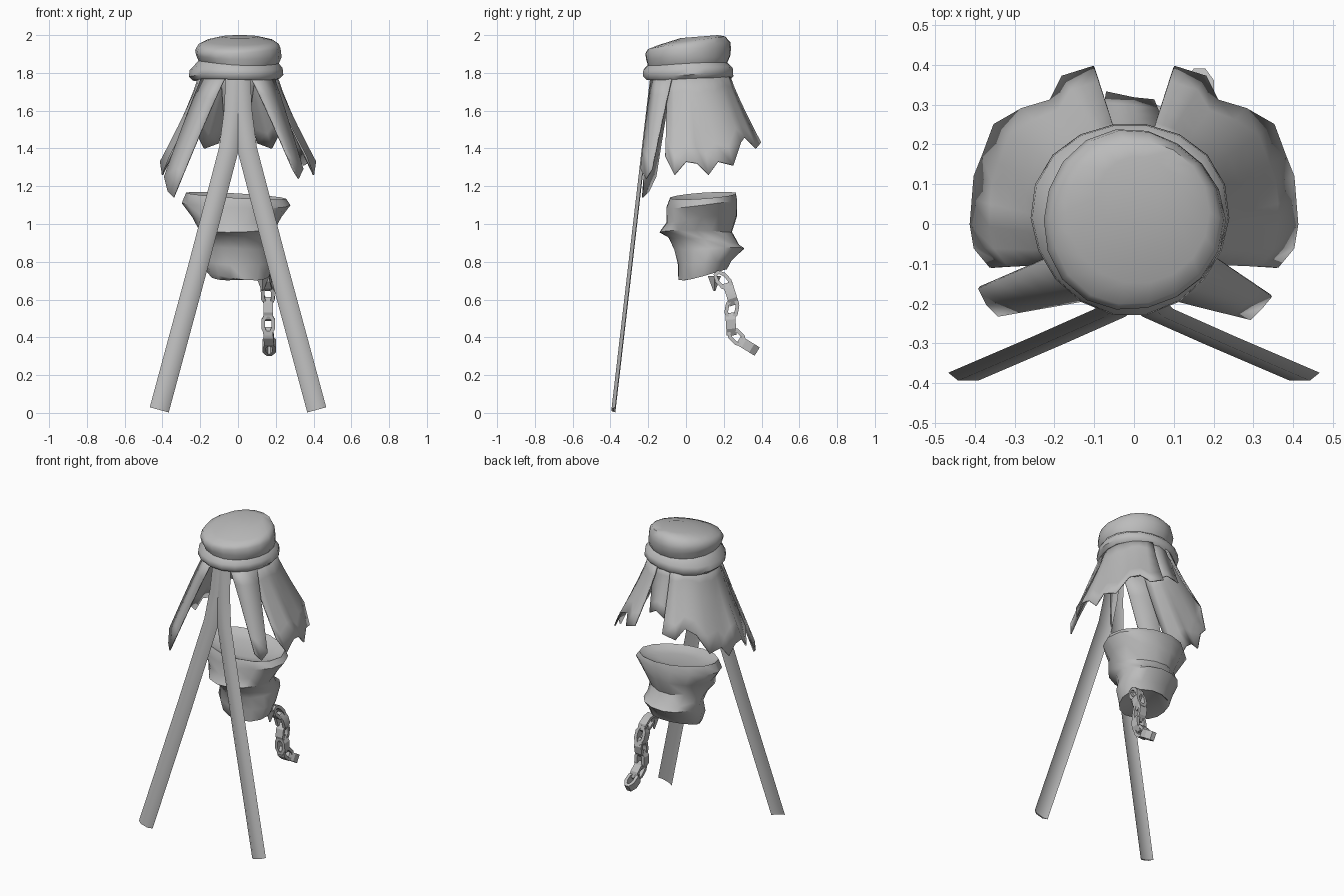
import bpy, bmesh, math
from mathutils import Vector

cube = bpy.data.objects.get("Cube")
if cube:
    bpy.data.objects.remove(cube, do_unlink=True)

grey = bpy.data.materials.new("plain_grey")
grey.use_nodes = True
grey.diffuse_color = (0.5, 0.5, 0.5, 1)
grey.node_tree.nodes["Principled BSDF"].inputs["Base Color"].default_value = (0.5, 0.5, 0.5, 1)


def finish(name, bm, smooth=40, thickness=0):
    bmesh.ops.recalc_face_normals(bm, faces=bm.faces)
    mesh = bpy.data.meshes.new(name)
    bm.to_mesh(mesh)
    bm.free()
    mesh.materials.append(grey)
    ob = bpy.data.objects.new(name, mesh)
    bpy.context.collection.objects.link(ob)
    if thickness:
        mod = ob.modifiers.new("cloth", "SOLIDIFY")
        mod.thickness = thickness
        mod.offset = 0
    bpy.ops.object.select_all(action="DESELECT")
    ob.select_set(True)
    bpy.context.view_layer.objects.active = ob
    bpy.ops.object.shade_smooth_by_angle(angle=math.radians(smooth))


def loft(bm, rows, closed):
    """Bridge rows of points with quads and return the vertex rows."""
    vrows = [[bm.verts.new(p) for p in row] for row in rows]
    for a, b in zip(vrows, vrows[1:]):
        n = len(a)
        for i in range(n if closed else n - 1):
            j = (i + 1) % n
            bm.faces.new((a[i], a[j], b[j], b[i]))
    return vrows


def ring(z, cx, cy, rx, ry, tilt_x=0, tilt_y=0, wave=0, phase=0, n=18):
    row = []
    for i in range(n):
        a = math.tau * i / n
        k = 1 + wave * math.sin(3 * a + phase)
        x, y = rx * k * math.cos(a), ry * k * math.sin(a)
        row.append((cx + x, cy + y, z + tilt_x * x + tilt_y * y
                    + wave * 0.3 * math.sin(2 * a + phase)))
    return row


# Wrapped collar with a domed, slightly tilted top
bm = bmesh.new()
rows = [ring(1.785, 0, 0.02, 0.17, 0.17),
        ring(1.765, -0.01, 0.015, 0.23, 0.225, 0.02, 0, 0.02),
        ring(1.785, -0.01, 0.015, 0.25, 0.243, 0.02, 0, 0.02),
        ring(1.82, -0.01, 0.015, 0.246, 0.24, 0.02, 0.02, 0.02),
        ring(1.852, 0, 0.01, 0.213, 0.212, -0.03, 0.03, 0.02, 1),
        ring(1.885, 0, 0.01, 0.227, 0.224, -0.03, 0.04, 0.02, 2),
        ring(1.92, -0.005, 0.01, 0.226, 0.228, 0.02, 0.05, 0.02, 2),
        ring(1.948, 0, 0.015, 0.212, 0.22, 0, 0.08, 0.02, 2),
        ring(1.97, 0.01, 0.03, 0.18, 0.18, 0, 0.13),
        ring(1.992, 0.01, 0.07, 0.1, 0.1, 0, 0.08)]
top = loft(bm, rows, True)
bm.faces.new(top[-1])
finish("collar", bm, 50)

# Ragged shoulder capes: hem points run from the front edge to the back edge
HEM = [(.36, -.11, 1.36), (.40, -.06, 1.26), (.41, 0, 1.33), (.405, .06, 1.32),
       (.40, .12, 1.26), (.38, .17, 1.33), (.35, .25, 1.31), (.28, .29, 1.43),
       (.21, .31, 1.46), (.18, .37, 1.40), (.10, .395, 1.43)]


def drape(name, side, tops, hems, power):
    bm = bmesh.new()
    rows = []
    for k in range(6):
        t = k / 5
        rows.append([(side * (a[0] + (b[0] - a[0]) * t ** power),
                      a[1] + (b[1] - a[1]) * t ** power,
                      a[2] + (b[2] - a[2]) * t) for a, b in zip(tops, hems)])
    loft(bm, rows, False)
    finish(name, bm, 50, 0.008)


for side, label in ((1, "left"), (-1, "right")):
    tops = []
    for i in range(len(HEM)):
        a = math.radians(-40 + 117 * i / (len(HEM) - 1))
        tops.append((0.2 * math.cos(a), 0.03 + 0.2 * math.sin(a), 1.80))
    drape(label + "_cape", side, tops, HEM, 1.15)

# Narrow torn strips in front and the short piece at the back
strip_top = [(.06, -.18, 1.79), (.12, -.15, 1.79), (.185, -.07, 1.79)]
drape("left_torn_strip", 1, strip_top,
      [(.29, -.24, 1.29), (.32, -.21, 1.24), (.345, -.18, 1.29)], 0.95)
drape("right_torn_strip", -1, strip_top,
      [(.34, -.23, 1.14), (.37, -.20, 1.17), (.39, -.16, 1.25)], 0.95)
drape("back_piece", 1, [(-.09, .21, 1.79), (0, .23, 1.79), (.09, .21, 1.79)],
      [(-.07, .33, 1.50), (0, .315, 1.53), (.05, .31, 1.50)], 1.2)

# Long straps hanging from the collar, arched across their width
PATH = [(0.012, 1.82), (0.022, 1.6), (0.048, 1.4), (0.205, 0.8), (0.417, 0.016)]
SECTION = [(-1, .014), (-.5, -.006), (.5, -.006), (1, .014), (.5, .003), (-.5, .003)]
for side, label in ((1, "left"), (-1, "right")):
    bm = bmesh.new()
    rows = []
    for i, (x, z) in enumerate(PATH):
        a, b = PATH[max(i - 1, 0)], PATH[min(i + 1, len(PATH) - 1)]
        d = Vector((b[0] - a[0], 0, b[1] - a[1])).normalized()
        across = Vector((-d.z, 0, d.x))
        mid = Vector((x, -0.39 + 0.116 * z, z))
        row = []
        for s, y in SECTION:
            p = mid + across * 0.052 * s
            row.append((side * p.x, p.y + y, p.z))
        rows.append(row)
    ends = loft(bm, rows, True)
    bm.faces.new(ends[0])
    bm.faces.new(ends[-1])
    finish(label + "_strap", bm, 40)

# Crumpled cuff with a rolled rim, a shallow sunken top and a slanted base
bm = bmesh.new()
rows = [ring(1.12, -.01, .09, .13, .09, -.06, .07, n=14),
        ring(1.13, -.01, .09, .22, .14, -.06, .07, n=14),
        ring(1.15, -.01, .09, .265, .178, -.06, .07, n=14),
        ring(1.105, -.01, .085, .288, .192, -.02, .1, .01, n=14),
        ring(1.03, -.01, .085, .235, .19, 0, .1, .02, 1, n=14),
        ring(0.962, -.01, .05, .20, .195, 0, 0, .02, 2, n=14),
        ring(0.915, -.01, .095, .18, .19, 0, -.1, .02, 1, n=14),
        ring(0.87, 0, .125, .18, .19, 0, 0, .02, n=14),
        ring(0.80, 0, .10, .187, .145, -.05, .1, .02, 2, n=14),
        ring(0.735, 0, .09, .165, .132, -.07, .2, .02, n=14),
        ring(0.735, -.03, .10, .12, .11, .05, .3, n=14)]
cuff = loft(bm, rows, True)
bm.faces.new(cuff[0])
bm.faces.new(cuff[-1])
finish("cuff", bm, 45)

# Torn scrap under the cuff
bm = bmesh.new()
bmesh.ops.create_cone(bm, cap_ends=True, segments=4, radius1=0.005, radius2=0.035, depth=0.08)
bmesh.ops.translate(bm, verts=bm.verts, vec=(0.13, 0.15, 0.685))
finish("torn_scrap", bm, 20)


# Chain of broad band links following a sagging path
def link(name, a, b, turned):
    a, b = Vector(a), Vector(b)
    d = (b - a).normalized()
    u = Vector((1, 0, 0))
    v = d.cross(u)
    if turned:
        u, v = v, u
    bm = bmesh.new()
    half = (b - a).length / 2 + 0.02
    rows = []
    for r, w in ((0, .026), (0, -.026), (.019, -.026), (.019, .026), (0, .026)):
        row = []
        for i in range(8):
            t = math.tau * (i + .5) / 8
            row.append((a + b) / 2 + d * (half - r) * math.sin(t) * 1.08
                       + u * (.036 - r) * math.cos(t) * 1.08 + v * w)
        rows.append(row)
    loft(bm, rows, True)
    bmesh.ops.remove_doubles(bm, verts=bm.verts, dist=1e-5)
    finish(name, bm, 30)


JOINTS = [(.14, .17, .73), (.155, .225, .67), (.16, .25, .59), (.16, .235, .51),
          (.16, .24, .43), (.165, .295, .375), (.165, .36, .335)]
for i in range(len(JOINTS) - 1):
    link("chain_link_%d" % (i + 1), JOINTS[i], JOINTS[i + 1], i % 2 == 0)
